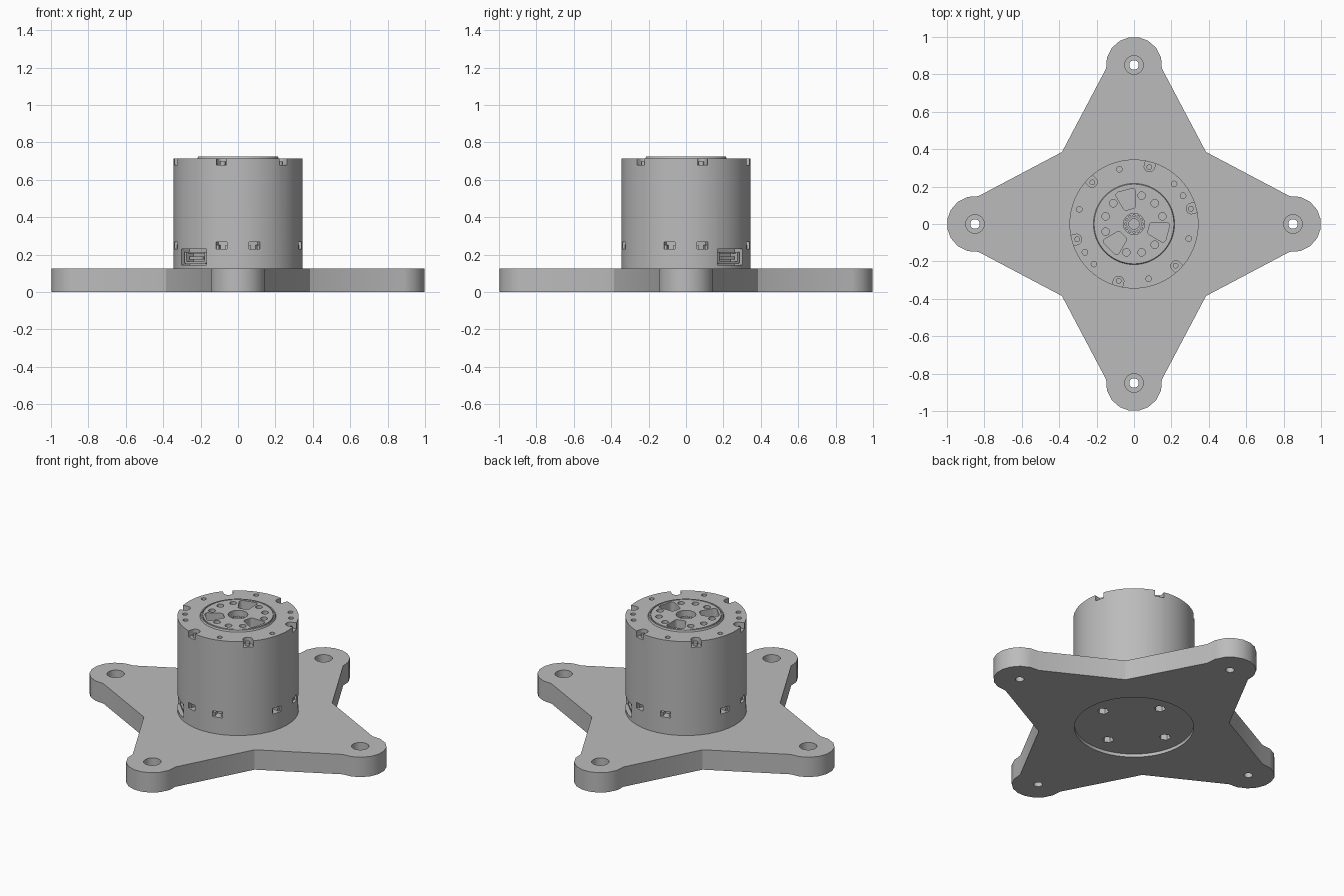
import bpy, bmesh, math
from mathutils import Matrix, Vector

if "Cube" in bpy.data.objects:
    bpy.data.objects.remove(bpy.data.objects["Cube"], do_unlink=True)

GREY = (0.5, 0.5, 0.5, 1)
metal = bpy.data.materials.new("grey metal")
metal.use_nodes = True
metal.diffuse_color = GREY
metal.node_tree.nodes["Principled BSDF"].inputs["Base Color"].default_value = GREY


def polar(r, deg):
    a = math.radians(deg)
    return r * math.cos(a), r * math.sin(a)


def spin(deg):
    return Matrix.Rotation(math.radians(deg), 4, "Z")


def cyl(bm, r, x, y, z0, z1, n=20):
    bmesh.ops.create_cone(bm, cap_ends=True, segments=n, radius1=r, radius2=r, depth=z1 - z0,
                          matrix=Matrix.Translation((x, y, (z0 + z1) / 2)))


def box(bm, deg, r0, r1, width, z0, z1, side=0):
    """Box reaching from radius r0 to r1 in the given direction."""
    m = spin(deg) @ Matrix.Translation(((r0 + r1) / 2, side, (z0 + z1) / 2))
    bmesh.ops.create_cube(bm, size=1, matrix=m @ Matrix.Diagonal((r1 - r0, width, z1 - z0, 1)))


def prism(bm, points, z0, z1):
    low = [bm.verts.new((x, y, z0)) for x, y in points]
    high = [bm.verts.new((x, y, z1)) for x, y in points]
    bm.faces.new(low[::-1])
    bm.faces.new(high)
    for i in range(len(points)):
        j = (i + 1) % len(points)
        bm.faces.new((low[i], low[j], high[j], high[i]))


def make(name, bm):
    bmesh.ops.recalc_face_normals(bm, faces=bm.faces)
    mesh = bpy.data.meshes.new(name)
    bm.to_mesh(mesh)
    bm.free()
    mesh.materials.append(metal)
    ob = bpy.data.objects.new(name, mesh)
    bpy.context.collection.objects.link(ob)
    return ob


def activate(ob):
    bpy.ops.object.select_all(action="DESELECT")
    ob.select_set(True)
    bpy.context.view_layer.objects.active = ob


def cut(ob, bm):
    cutter = make("cutter", bm)
    cutter.hide_render = True
    mod = ob.modifiers.new("cut", "BOOLEAN")
    mod.operation, mod.solver, mod.object = "DIFFERENCE", "EXACT", cutter
    activate(ob)
    bpy.ops.object.modifier_apply(modifier=mod.name)
    bpy.data.objects.remove(cutter, do_unlink=True)


def smooth(ob):
    activate(ob)
    bpy.ops.object.shade_smooth_by_angle(angle=math.radians(30))


PLATE_TOP, BODY_R, BODY_TOP, DISC_TOP = 0.125, 0.345, 0.715, 0.725
ARMS = range(0, 360, 90)

# Four-armed base plate with rounded tips
outline = []
for arm in ARMS:
    tip = [(0.85 + x, y) for x, y in (polar(0.15, a) for a in (-97, -75, -52, -30, -10, 10, 30, 52, 75, 97))]
    outline += [(spin(arm) @ Vector((x, y, 0))).xy[:] for x, y in tip + [(0.385, 0.385)]]
bm = bmesh.new()
prism(bm, outline, 0, PLATE_TOP)
plate = make("base_plate", bm)

# Counterbored mounting holes and the shallow round recess underneath
bm = bmesh.new()
for arm in ARMS:
    cyl(bm, 0.025, *polar(0.85, arm), -0.05, 0.2)
cyl(bm, 0.34, 0, 0, -0.05, 0.02, 64)
cut(plate, bm)
bm = bmesh.new()
for arm in ARMS:
    cyl(bm, 0.05, *polar(0.85, arm), 0.06, 0.2, 24)
    cyl(bm, 0.033, *polar(0.23, arm), 0.01, 0.09, 6)
cut(plate, bm)
smooth(plate)

# Motor body, turned from a profile
bm = bmesh.new()
profile = [(0, 0.12), (BODY_R, 0.12), (BODY_R, BODY_TOP), (0.217, BODY_TOP),
           (0.213, DISC_TOP), (0, DISC_TOP)]
verts = [bm.verts.new((r, 0, z)) for r, z in profile]
edges = [bm.edges.new(pair) for pair in zip(verts, verts[1:])]
bmesh.ops.spin(bm, geom=verts + edges, cent=(0, 0, 0), axis=(0, 0, 1), angle=math.tau, steps=64)
bmesh.ops.remove_doubles(bm, verts=bm.verts, dist=0.0001)
body = make("motor_body", bm)

SCREWS = range(15, 360, 60)
WINDOWS = [arm + side for arm in ARMS for side in (-15, 15)]
SOCKETS = (45, 225)
POCKETS = (105, 225, 345)

bm = bmesh.new()
# Rim notches, pin holes and disc holes
for a in SCREWS:
    x, y = polar(0.318, a)
    ring = [(0.318 + px, py) for px, py in (polar(0.028, t) for t in range(90, 271, 20))]
    ring += [(0.4, -0.028), (0.4, 0.028)]
    prism(bm, [(spin(a) @ Vector((px, py, 0))).xy[:] for px, py in ring], BODY_TOP - 0.037, 0.8)
for a in (30, 45, 105, 165, 210, 225, 285, 345):
    cyl(bm, 0.015, *polar(0.303, a), BODY_TOP - 0.04, 0.8, 16)
for a in range(15, 360, 30):
    if a not in POCKETS:
        cyl(bm, 0.02, *polar(0.157, a), DISC_TOP - 0.05, 0.8, 16)
# Three rounded, tapering pockets in the disc
for a in POCKETS:
    shape = []
    for cx, cy, start in ((0.1, -0.017, 180), (0.168, -0.036, 270), (0.168, 0.036, 0), (0.1, 0.017, 90)):
        for t in range(0, 91, 18):
            px, py = polar(0.018, start + t)
            shape.append((spin(a) @ Vector((cx + px, cy + py, 0))).xy[:])
    prism(bm, shape, DISC_TOP - 0.1, 0.8)
# Centre bore
cyl(bm, 0.056, 0, 0, DISC_TOP - 0.06, 0.8, 32)
# Square windows and connector openings near the foot
for a in WINDOWS:
    box(bm, a, 0.29, 0.4, 0.06, 0.23, 0.266)
for a in SOCKETS:
    box(bm, a, 0.27, 0.4, 0.19, 0.145, 0.23)
cut(body, bm)

# Fine grooves around the disc and the pockets' lips
bm = bmesh.new()
for r0, r1 in ((0.201, 0.206),):
    n = 64
    rows = [[bm.verts.new((*polar(r, i * 360 / n), z)) for i in range(n)]
            for r, z in ((r0, 0.717), (r1, 0.717), (r1, 0.75), (r0, 0.75))]
    for k in range(4):
        for i in range(n):
            j, m = (i + 1) % n, (k + 1) % 4
            bm.faces.new((rows[k][i], rows[k][j], rows[m][j], rows[m][i]))
cut(body, bm)
smooth(body)

# Cap screws in the rim notches
bm = bmesh.new()
for a in SCREWS:
    cyl(bm, 0.015, *polar(0.315, a), BODY_TOP - 0.04, BODY_TOP - 0.018, 16)
smooth(make("rim_screws", bm))

# Shaft with a ring of bearing rollers
bm = bmesh.new()
cyl(bm, 0.03, 0, 0, DISC_TOP - 0.065, DISC_TOP - 0.03, 32)
for a in range(0, 360, 30):
    cyl(bm, 0.008, *polar(0.044, a), DISC_TOP - 0.065, DISC_TOP - 0.035, 10)
smooth(make("centre_shaft", bm))

# Clips inside the square windows
bm = bmesh.new()
for a in WINDOWS:
    for side in (-0.024, 0.024):
        box(bm, a, 0.285, 0.33, 0.012, 0.228, 0.25, side)
make("window_clips", bm)

# Connector shells with a tongue
bm = bmesh.new()
for a in SOCKETS:
    for side in (-0.075, 0.075):
        box(bm, a, 0.265, 0.322, 0.014, 0.155, 0.215, side)
    box(bm, a, 0.265, 0.322, 0.15, 0.15, 0.163)
    box(bm, a, 0.265, 0.315, 0.1, 0.175, 0.19)
    box(bm, a, 0.265, 0.305, 0.15, 0.205, 0.215)
make("connectors", bm)
